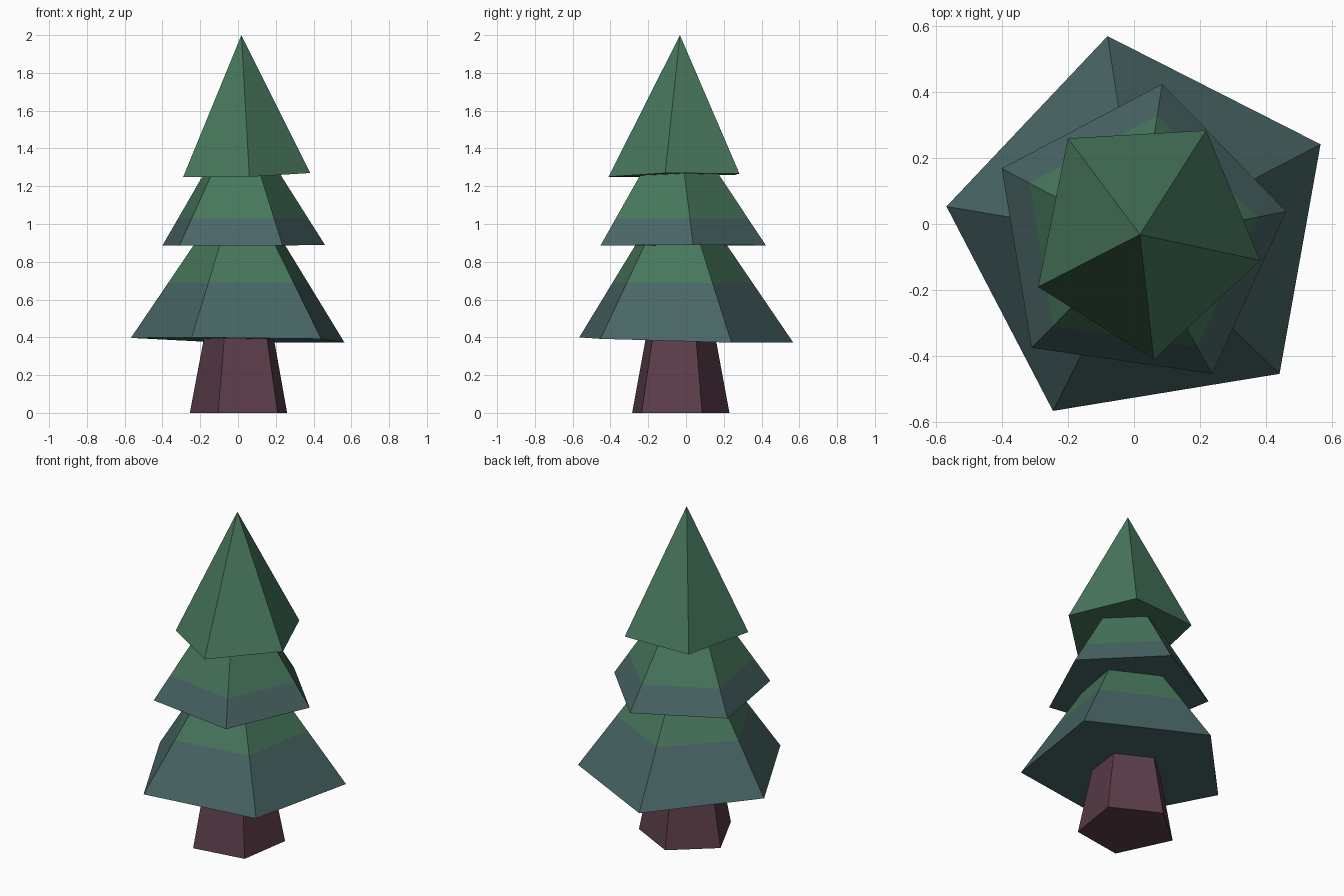
import bpy, bmesh

if "Cube" in bpy.data.objects:
    bpy.data.objects.remove(bpy.data.objects["Cube"])


def srgb(r, g, b):
    def lin(c):
        c /= 255
        return c / 12.92 if c <= 0.04045 else ((c + 0.055) / 1.055) ** 2.4
    return (lin(r), lin(g), lin(b), 1)


def material(name, rgb):
    m = bpy.data.materials.new(name)
    m.diffuse_color = srgb(*rgb)
    m.use_nodes = True
    m.node_tree.nodes["Principled BSDF"].inputs["Base Color"].default_value = m.diffuse_color
    return m


GREEN = material("leaf green", (71, 119, 92))
TEAL = material("shadowy teal", (73, 101, 101))
BROWN = material("bark plum brown", (91, 61, 73))


def pyramid(name, base, centre, top_z, ratio, mats, split=None):
    """Closed pyramid on a base ring; ratio 0 gives a point, else a flat top.
    Faces above the split height take the second material."""
    bm = bmesh.new()
    ring = [bm.verts.new(p) for p in base]
    n = len(ring)
    bm.faces.new(ring)
    cx, cy = centre
    if ratio == 0:
        tip = bm.verts.new((cx, cy, top_z))
        for i in range(n):
            bm.faces.new((ring[i], ring[(i + 1) % n], tip))
    else:
        top = [bm.verts.new((cx + (x - cx) * ratio, cy + (y - cy) * ratio, top_z))
               for x, y, z in base]
        bm.faces.new(top)
        for i in range(n):
            j = (i + 1) % n
            bm.faces.new((ring[i], ring[j], top[j], top[i]))
    if split:
        bmesh.ops.bisect_plane(bm, geom=bm.verts[:] + bm.edges[:] + bm.faces[:],
                               plane_co=(0, 0, split), plane_no=(0, 0, 1))
        for f in bm.faces:
            f.material_index = int(f.calc_center_median().z > split)
    bmesh.ops.recalc_face_normals(bm, faces=bm.faces[:])
    me = bpy.data.meshes.new(name)
    bm.to_mesh(me)
    bm.free()
    for m in mats:
        me.materials.append(m)
    ob = bpy.data.objects.new(name, me)
    bpy.context.collection.objects.link(ob)
    return ob


# Trunk
pyramid("trunk",
        [(-0.105, -0.285, 0), (0.21, -0.235, 0), (0.26, 0.085, 0),
         (-0.02, 0.23, 0), (-0.255, 0.03, 0)],
        (0.01, -0.03), 0.45, 0.68, [BROWN])

# Lower branches, slightly tilted rim
pyramid("lower_branches",
        [(-0.245, -0.565, 0.40), (0.44, -0.453, 0.392), (0.564, 0.241, 0.372),
         (-0.08, 0.568, 0.372), (-0.567, 0.053, 0.397)],
        (0.015, -0.045), 0.93, 0.38, [TEAL, GREEN], 0.687)

# Middle branches
pyramid("middle_branches",
        [(-0.31, -0.374, 0.886), (0.236, -0.453, 0.886), (0.46, 0.038, 0.89),
         (0.085, 0.423, 0.887), (-0.40, 0.168, 0.886)],
        (0.012, -0.05), 1.30, 0.42, [TEAL, GREEN], 1.03)

# Pointed treetop
pyramid("treetop",
        [(-0.29, -0.19, 1.25), (0.06, -0.41, 1.25), (0.382, -0.11, 1.27),
         (0.218, 0.283, 1.267), (-0.20, 0.259, 1.26)],
        (0.018, -0.032), 2.0, 0, [GREEN])
